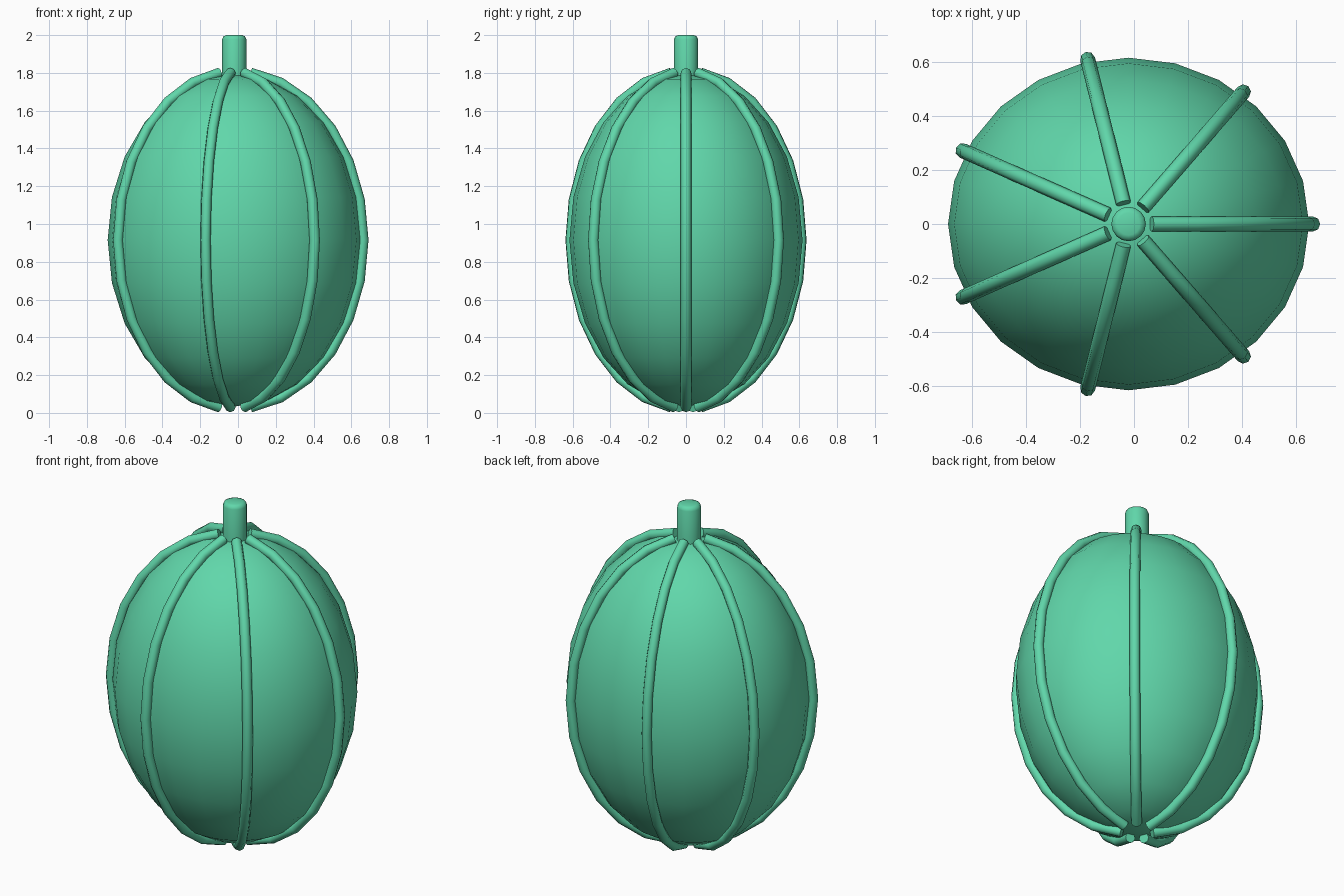
import bpy, bmesh, math

if "Cube" in bpy.data.objects:
    bpy.data.objects.remove(bpy.data.objects["Cube"])

AXIS_X = -0.02
MID_Z = 0.915

green = bpy.data.materials.new("sea green")
green.diffuse_color = (0.118, 0.68, 0.405, 1)
green.use_nodes = True
green.node_tree.nodes["Principled BSDF"].inputs["Base Color"].default_value = green.diffuse_color


def finish(obj, angle):
    obj.data.materials.clear()
    obj.data.materials.append(green)
    bpy.ops.object.select_all(action='DESELECT')
    obj.select_set(True)
    bpy.context.view_layer.objects.active = obj
    bpy.ops.object.shade_smooth_by_angle(angle=math.radians(angle))


# egg-shaped pod body
bpy.ops.mesh.primitive_uv_sphere_add(segments=24, ring_count=12, radius=1,
                                     location=(AXIS_X, 0, MID_Z))
body = bpy.context.object
body.name = "pod_body"
body.scale = (0.67, 0.617, 0.882)
bpy.ops.object.transform_apply(location=False, rotation=False, scale=True)
finish(body, 60)


# ribs running from the stem to the base
def add_rib(index, count=7, steps=12, limit=math.radians(82.8)):
    a = 2 * math.pi * index / count
    curve = bpy.data.curves.new("rib_path", 'CURVE')
    curve.dimensions = '3D'
    curve.bevel_depth = 0.028
    curve.bevel_resolution = 2
    curve.use_fill_caps = True
    path = curve.splines.new('POLY')
    path.points.add(steps)
    for i, p in enumerate(path.points):
        t = -limit + 2 * limit * i / steps
        p.co = (0.683 * math.cos(t) * math.cos(a),
                0.627 * math.cos(t) * math.sin(a),
                0.892 * math.sin(t), 1)
    helper = bpy.data.objects.new("rib_helper", curve)
    bpy.context.collection.objects.link(helper)
    deps = bpy.context.evaluated_depsgraph_get()
    mesh = bpy.data.meshes.new_from_object(helper.evaluated_get(deps))
    bpy.data.objects.remove(helper)
    rib = bpy.data.objects.new(f"rib_{index + 1}", mesh)
    rib.location = (AXIS_X, 0, MID_Z)
    bpy.context.collection.objects.link(rib)
    finish(rib, 60)


for k in range(7):
    add_rib(k)

# stem with a chamfered tip
bpy.ops.mesh.primitive_cylinder_add(vertices=16, radius=0.064, depth=0.25,
                                    location=(AXIS_X, 0, 1.875))
stem = bpy.context.object
stem.name = "stem"
bm = bmesh.new()
bm.from_mesh(stem.data)
rim = [e for e in bm.edges if all(v.co.z > 0.12 for v in e.verts)]
bmesh.ops.bevel(bm, geom=rim, offset=0.022, segments=2, profile=0.5,
                affect='EDGES')
bm.to_mesh(stem.data)
bm.free()
finish(stem, 60)
